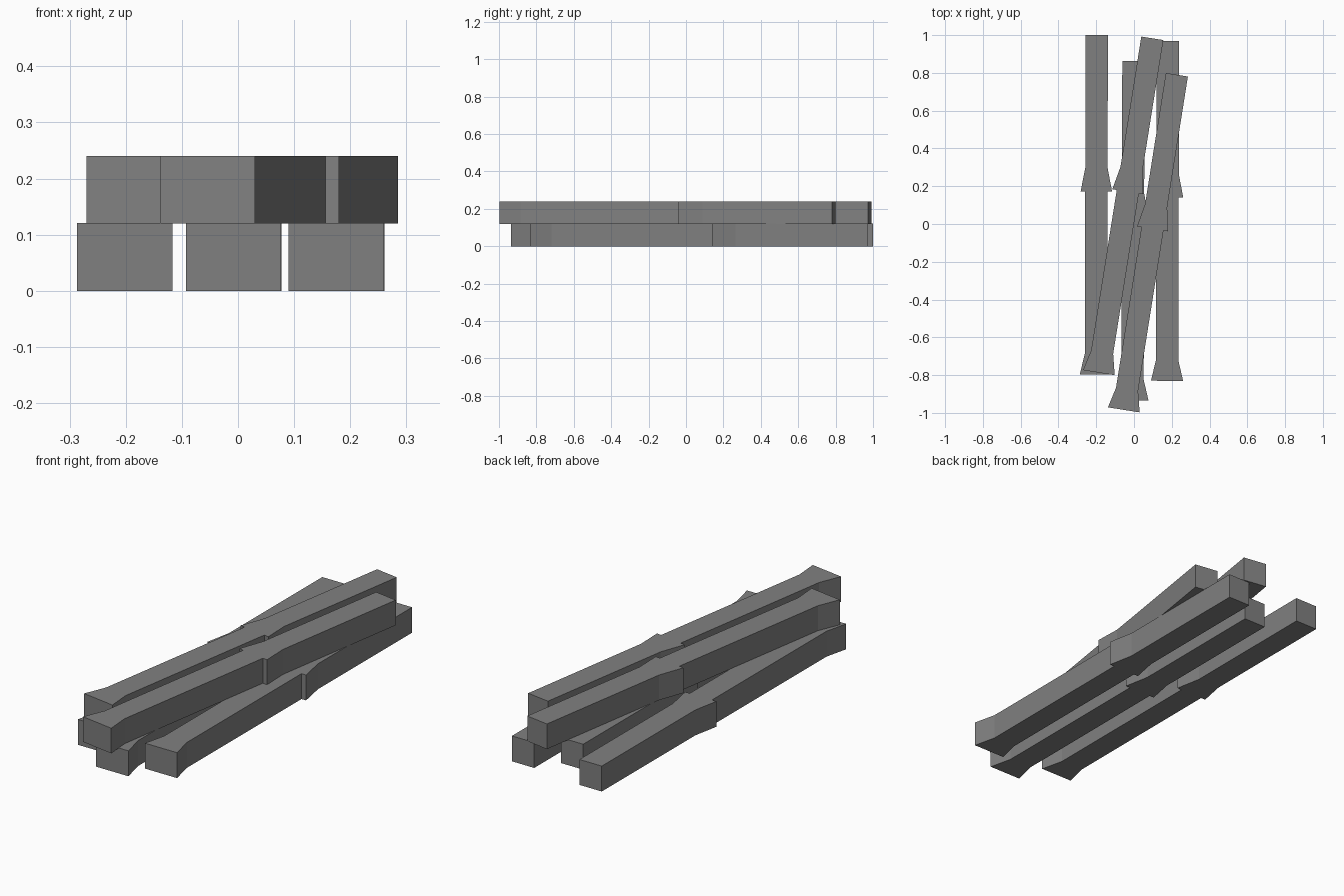
import bpy, bmesh, math
from mathutils import Vector

if "Cube" in bpy.data.objects:
    bpy.data.objects.remove(bpy.data.objects["Cube"])

steel = bpy.data.materials.new("mid grey")
steel.diffuse_color = (0.216, 0.216, 0.216, 1)
steel.use_nodes = True
steel.node_tree.nodes["Principled BSDF"].inputs["Base Color"].default_value = steel.diffuse_color

BODY, FLARE, MID = 0.059, 0.085, 0.97   # half widths, position of the mid shoulder


def bar(name, start, end, z0, z1):
    """Flat-sided bar from flared foot to plain tip, with a stepped shoulder midway."""
    a, b = Vector(start), Vector(end)
    length = (b - a).length
    along = (b - a).normalized()
    side = Vector((along.y, -along.x))
    # outline of one side: distance along the bar, half width
    half = [(0, FLARE), (0.11, BODY), (MID, BODY), (MID, FLARE - 0.002),
            (MID + 0.125, BODY), (length, BODY)]
    outline = half + [(t, -w) for t, w in reversed(half)]
    bm = bmesh.new()
    verts = []
    for t, w in outline:
        p = a + along * t + side * w
        verts.append(bm.verts.new((p.x, p.y, z0)))
    base = bm.faces.new(verts)
    top = bmesh.ops.extrude_face_region(bm, geom=[base])
    moved = [v for v in top["geom"] if isinstance(v, bmesh.types.BMVert)]
    bmesh.ops.translate(bm, verts=moved, vec=(0, 0, z1 - z0))
    bmesh.ops.recalc_face_normals(bm, faces=bm.faces)
    mesh = bpy.data.meshes.new(name)
    bm.to_mesh(mesh)
    bm.free()
    mesh.materials.append(steel)
    bpy.context.collection.objects.link(bpy.data.objects.new(name, mesh))


# bottom layer: three nearly parallel bars
bar("lower_bar_left", (-0.202, -0.797), (-0.197, 1.0), 0, 0.121)
bar("lower_bar_middle", (-0.008, -0.935), (-0.003, 0.863), 0, 0.121)
bar("lower_bar_right", (0.175, -0.83), (0.18, 0.97), 0, 0.121)

# top layer: two bars laid askew
bar("upper_bar_left", (-0.186, -0.787), (0.097, 0.983), 0.12, 0.24)
bar("upper_bar_right", (-0.054, -0.984), (0.227, 0.79), 0.12, 0.24)
